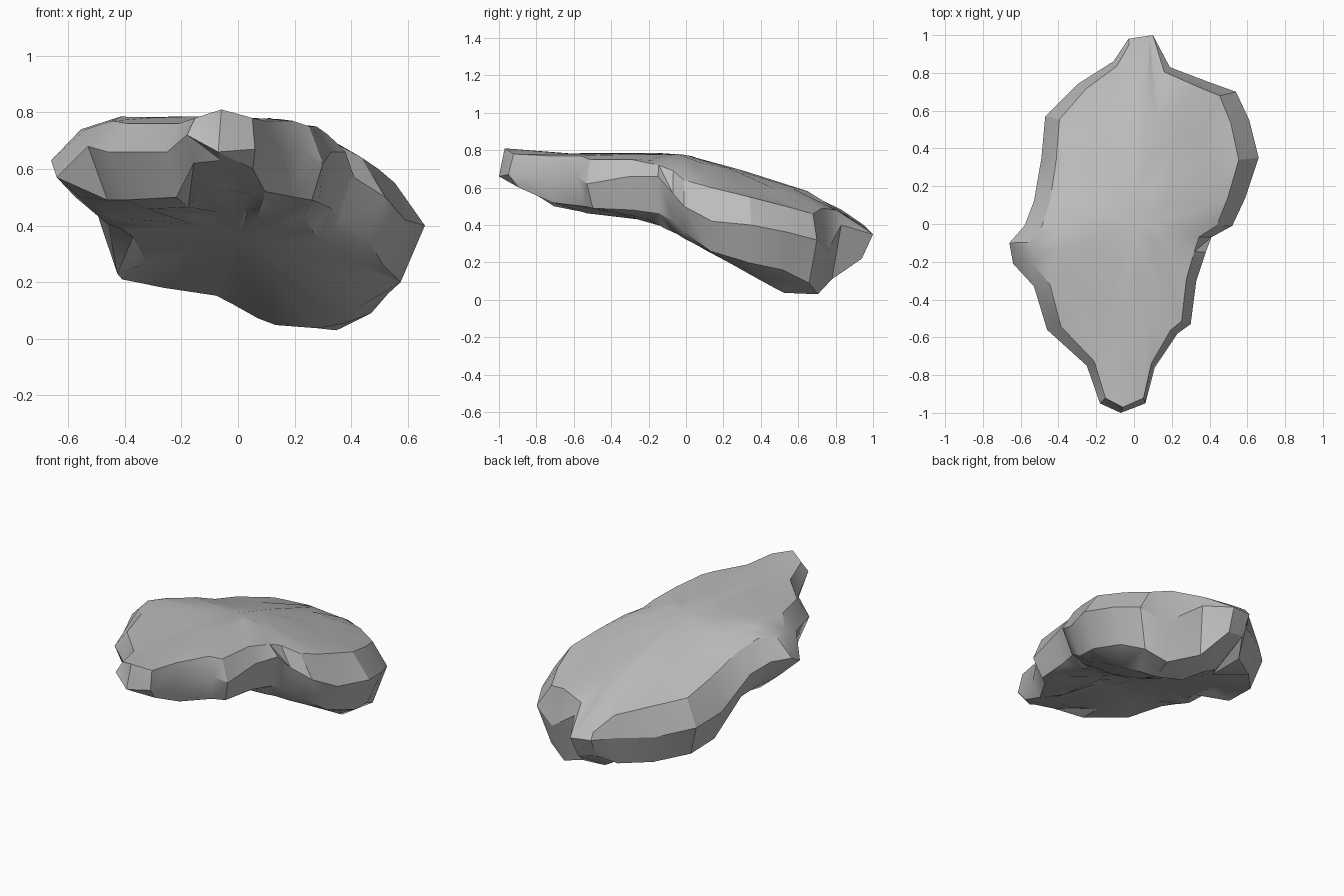
import bpy, bmesh, math, random

default = bpy.data.objects.get("Cube")
if default:
    bpy.data.objects.remove(default, do_unlink=True)
random.seed(4)

# Plain grey stone
stone = bpy.data.materials.new("grey_stone")
stone.use_nodes = True
grey = (0.5, 0.5, 0.5, 1.0)
stone.diffuse_color = grey
stone.node_tree.nodes["Principled BSDF"].inputs["Base Color"].default_value = grey

# Outline stations in hundredths: x, y, upper rim height, girth height, lower rim height
STATIONS = [
    (-7, -100, 81, 66, 63), (6, -95, 78, 67, 60), (11, -76, 77, 64, 52),
    (23, -58, 77, 66, 50), (30, -53, 75, 62, 49), (33, -30, 75, 66, 48),
    (38, -15, 72, 66, 46), (41, -7, 69, 57, 42), (52, -1, 64, 50, 36),
    (59, 14, 60, 42, 26), (66, 35, 55, 40, 20), (61, 55, 50, 36, 16),
    (54, 70, 46, 32, 9), (40, 75, 49, 25, 3), (19, 83, 48, 40, 11),
    (10, 100, 38, 35, 22), (-3, 98, 40, 36, 24), (-11, 86, 48, 35, 17),
    (-30, 74, 53, 36, 18), (-47, 57, 56, 40, 21), (-49, 35, 61, 42, 23),
    (-53, 12, 70, 58, 42), (-58, -1, 74, 62, 46), (-66, -10, 74, 63, 50),
    (-64, -21, 74, 57, 50), (-53, -33, 77, 68, 49), (-46, -56, 76, 66, 49),
    (-25, -75, 76, 66, 50), (-18, -95, 78, 72, 62),
]


def ramp(t):
    """Zero below zero, then rising one to one, with a soft bend."""
    return (t + math.sqrt(t * t + 0.002)) / 2


def top_height(x, y):
    """Broad upper face: level in front, falling to the back and both back sides."""
    fall = 0.3 * ramp(y) + 0.4 * ramp(x - 0.15) + 0.5 * ramp(y - 0.75)
    return 0.783 - fall - 0.35 * ramp(-x) * ramp(y)


def bottom_height(x, y):
    """Underside: level in front, sloping down to a low back corner."""
    across = min(1, max(0, (x + 0.3) / 0.5))
    slope = 0.3 + 0.25 * across ** 1.5
    return (0.46 - slope * ramp(y + 0.25) + 0.6 * ramp(y - 0.62)
            + 0.45 * ramp(-0.55 - y))


def rim(bm, column, sx, sy):
    """Ring of corners following the outline, pulled in by sx and sy."""
    return [bm.verts.new((s[0] * sx / 100, s[1] * sy / 100, s[column] / 100))
            for s in STATIONS]


def inner_ring(bm, scale, height):
    """Ring of corners lying on a broad face, slightly uneven."""
    ring = []
    for s in STATIONS:
        x, y = s[0] * scale / 100, s[1] * scale / 100
        z = height(x, y) + random.uniform(-0.004, 0.004)
        ring.append(bm.verts.new((x, y, z)))
    return ring


def bridge(bm, lower, upper):
    """Join two rings with triangles, alternating the diagonal."""
    n = len(lower)
    for i in range(n):
        j = (i + 1) % n
        a, b, c, d = lower[i], lower[j], upper[j], upper[i]
        faces = [(a, b, c), (a, c, d)] if i % 2 else [(a, b, d), (b, c, d)]
        for face in faces:
            bm.faces.new(face)


def cap(bm, ring, height):
    """Close a ring with a fan around a central point."""
    centre = bm.verts.new((0, 0, height(0, 0)))
    for i, v in enumerate(ring):
        bm.faces.new((v, ring[(i + 1) % len(ring)], centre))


# Slab: rings run from the underside, round the rugged edge, to the upper face
bm = bmesh.new()
rings = [
    inner_ring(bm, 0.3, bottom_height),
    inner_ring(bm, 0.7, bottom_height),
    rim(bm, 4, 0.87, 0.94),
    rim(bm, 3, 1.0, 1.0),
    rim(bm, 2, 0.84, 0.97),
    inner_ring(bm, 0.65, top_height),
    inner_ring(bm, 0.3, top_height),
]
for lower, upper in zip(rings, rings[1:]):
    bridge(bm, lower, upper)
cap(bm, rings[0], bottom_height)
cap(bm, rings[-1], top_height)
bmesh.ops.recalc_face_normals(bm, faces=bm.faces)

mesh = bpy.data.meshes.new("rock_slab")
bm.to_mesh(mesh)
bm.free()
mesh.materials.append(stone)
rock = bpy.data.objects.new("rock_slab", mesh)
bpy.context.collection.objects.link(rock)

# Smooth broad faces, crisp chipped edges
bpy.ops.object.select_all(action="DESELECT")
rock.select_set(True)
bpy.context.view_layer.objects.active = rock
bpy.ops.object.shade_smooth_by_angle(angle=math.radians(30))
